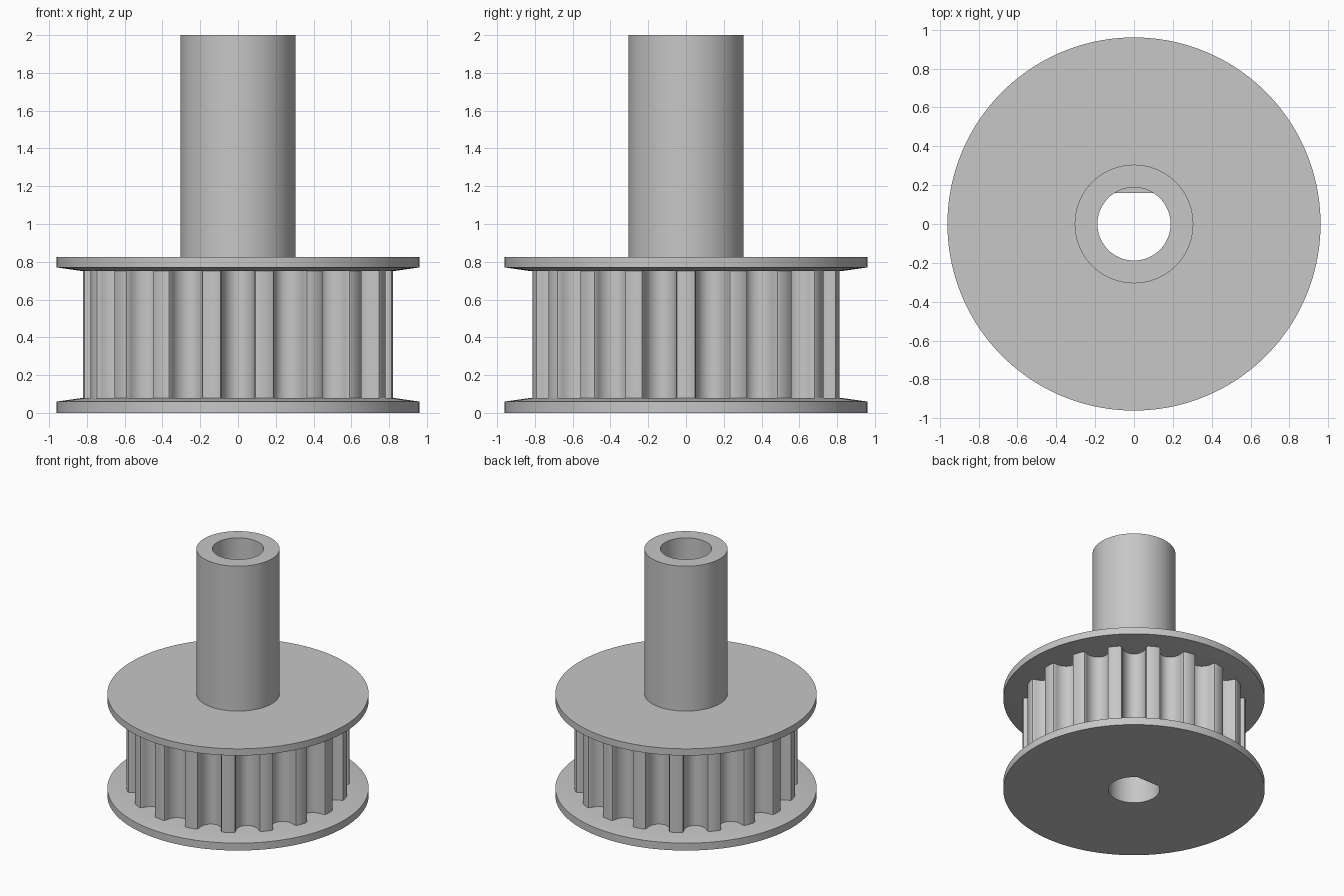
import bpy
import bmesh
from math import sin, cos, pi, radians

cube = bpy.data.objects.get("Cube")
if cube:
    bpy.data.objects.remove(cube, do_unlink=True)

TEETH = 18
STEPS = 20                 # points per tooth pitch
N = TEETH * STEPS
TIP = 0.82                 # radius over the teeth
RIM = 0.96                 # flange radius
HUB = 0.305
BORE = 0.188
FLAT = 0.16                # distance of the shaft flat from the axis
LOW, HIGH, DECK, TOP = 0.08, 0.75, 0.825, 2.0

metal = bpy.data.materials.new("plain grey")
metal.use_nodes = True
grey = (0.57, 0.57, 0.57, 1)
metal.diffuse_color = grey
metal.node_tree.nodes["Principled BSDF"].inputs["Base Color"].default_value = grey


def circle(radius):
    return [(radius * cos(2 * pi * i / N), radius * sin(2 * pi * i / N)) for i in range(N)]


def d_bore():
    """Round bore with one flat on the +y side."""
    return [(x, min(y, FLAT)) for x, y in circle(BORE)]


def toothed():
    """Outline with rounded grooves between narrow teeth."""
    groove, fillet = 0.088, 0.02
    mid, shoulder = 0.785, TIP - fillet
    side = []              # right-hand lip: wall, round, tip
    for k in range(3):
        a = k * pi / 4
        side.append((groove + fillet * (1 - cos(a)), shoulder + fillet * sin(a)))
    floor = []
    for k in range(13):
        a = -pi / 2 + pi * k / 12
        floor.append((groove * sin(a), mid - groove * cos(a)))
    pitch = [(-t, r) for t, r in reversed(side)] + floor + side
    pitch.append((TIP * pi / TEETH, TIP))
    points = []
    for n in range(TEETH):
        centre = 2 * pi * (n + 0.5) / TEETH
        points += [(r * cos(centre + t / TIP), r * sin(centre + t / TIP)) for t, r in pitch]
    # start the list at angle zero so it lines up with the bore
    return points[-1:] + points[:-1]


def loft_ring(name, loops):
    """Join outlines, each at its height, into a closed ring."""
    bm = bmesh.new()
    rings = [[bm.verts.new((x, y, z)) for x, y in outline] for outline, z in loops]
    for a, b in zip(rings, rings[1:] + rings[:1]):
        for i in range(N):
            j = (i + 1) % N
            bm.faces.new((a[i], a[j], b[j], b[i]))
    bmesh.ops.recalc_face_normals(bm, faces=bm.faces)
    mesh = bpy.data.meshes.new(name)
    bm.to_mesh(mesh)
    bm.free()
    mesh.materials.append(metal)
    obj = bpy.data.objects.new(name, mesh)
    bpy.context.collection.objects.link(obj)
    bpy.ops.object.select_all(action='DESELECT')
    obj.select_set(True)
    bpy.context.view_layer.objects.active = obj
    bpy.ops.object.shade_smooth_by_angle(angle=radians(30))
    return obj


bore = d_bore()

# Flanges with bevelled inner faces
loft_ring("lower_flange", [(bore, 0), (circle(RIM), 0), (circle(RIM), 0.06),
                           (circle(TIP), LOW), (bore, LOW)])
loft_ring("upper_flange", [(bore, HIGH), (circle(TIP), HIGH), (circle(RIM), 0.77),
                           (circle(RIM), DECK), (bore, DECK)])

# Toothed belt track
teeth = toothed()
loft_ring("toothed_core", [(bore, LOW), (teeth, LOW), (teeth, HIGH), (bore, HIGH)])

# Tall hub with a round bore
loft_ring("hub_tube", [(circle(BORE), DECK), (circle(HUB), DECK),
                       (circle(HUB), TOP), (circle(BORE), TOP)])
